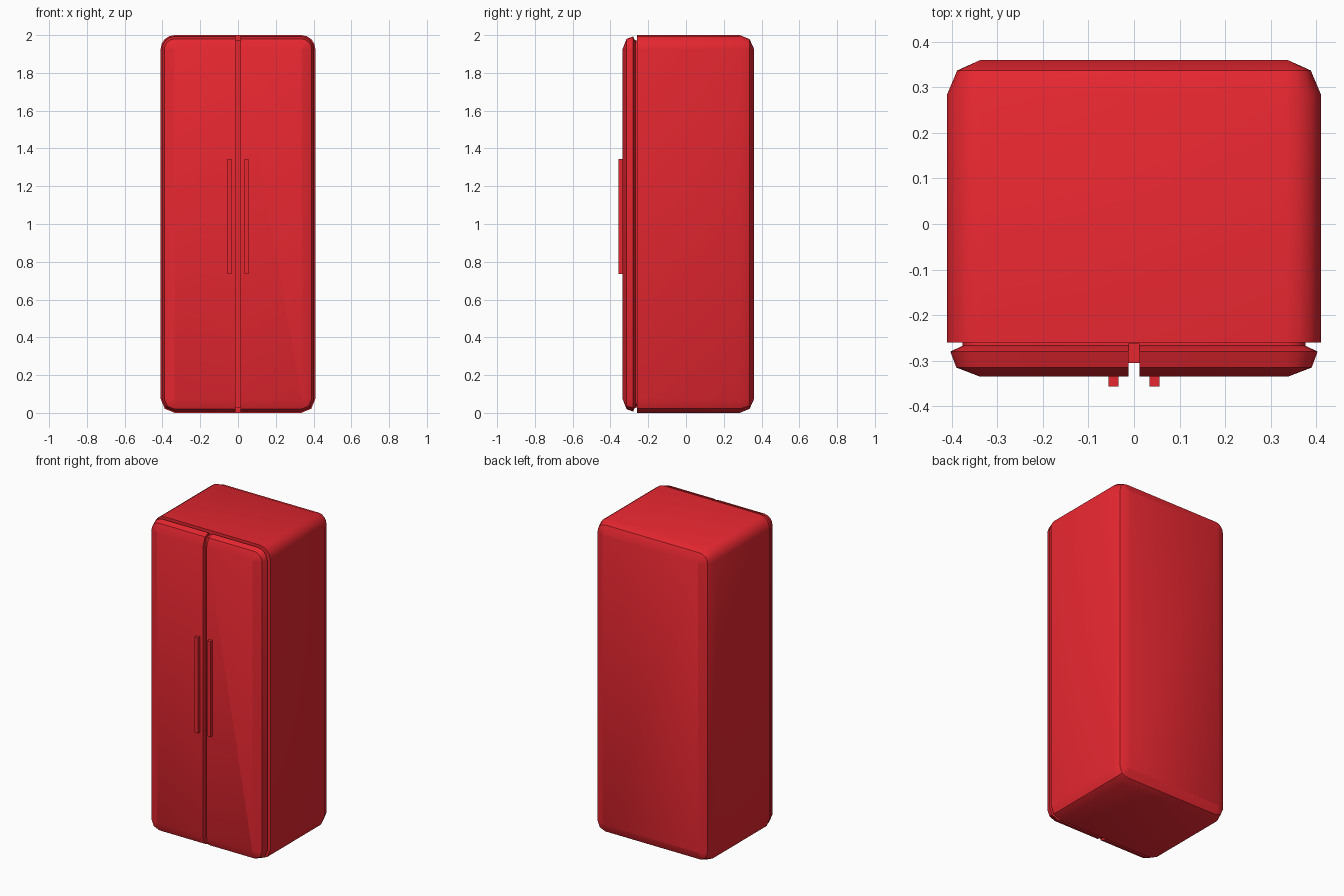
import bpy, bmesh, math

if "Cube" in bpy.data.objects:
    bpy.data.objects.remove(bpy.data.objects["Cube"])

HALF_W, HEIGHT, RADIUS, GAP = 0.41, 2.0, 0.075, 0.0125

red = bpy.data.materials.new("red_enamel")
red.diffuse_color = (0.8, 0.02, 0.03, 1)
red.use_nodes = True
red.node_tree.nodes["Principled BSDF"].inputs["Base Color"].default_value = red.diffuse_color


def outline(inset, half):
    """Rounded front outline: finer top corners, coarser bottom corners."""
    r = max(RADIUS - inset, 0.003)
    cx, lo, hi = HALF_W - inset - r, inset + r, HEIGHT - inset - r
    right = []
    for cz, start, n in ((lo, -90, 2), (hi, 0, 4)):
        for i in range(n + 1):
            a = math.radians(start + 90 * i / n)
            right.append((cx + r * math.cos(a), cz + r * math.sin(a)))
    if half:
        return [(GAP, right[0][1])] + right + [(GAP, right[-1][1])]
    return right + [(-x, z) for x, z in reversed(right)]


def finish(name, bm):
    bmesh.ops.recalc_face_normals(bm, faces=bm.faces)
    mesh = bpy.data.meshes.new(name)
    bm.to_mesh(mesh)
    bm.free()
    obj = bpy.data.objects.new(name, mesh)
    mesh.materials.append(red)
    bpy.context.collection.objects.link(obj)
    bpy.ops.object.select_all(action='DESELECT')
    obj.select_set(True)
    bpy.context.view_layer.objects.active = obj
    bpy.ops.object.shade_smooth_by_angle(angle=math.radians(32))
    return obj


def loft(name, sections, half=False):
    """Skin a stack of (y, inset) outlines and cap both ends."""
    bm = bmesh.new()
    rings = [[bm.verts.new((x, y, z)) for x, z in outline(d, half)] for y, d in sections]
    for a, b in zip(rings, rings[1:]):
        for i in range(len(a)):
            j = (i + 1) % len(a)
            bm.faces.new((a[i], a[j], b[j], b[i]))
    bm.faces.new(rings[0])
    bm.faces.new(rings[-1])
    return finish(name, bm)


def box(name, lo, hi):
    bm = bmesh.new()
    bmesh.ops.create_cube(bm, size=1)
    for v in bm.verts:
        v.co = [(a + b) / 2 + c * (b - a) for a, b, c in zip(lo, hi, v.co)]
    return finish(name, bm)


def mirror(obj):
    mod = obj.modifiers.new("mirror", 'MIRROR')
    mod.use_mirror_merge = False


# Cabinet, rounded at the back and square at the front
loft("cabinet", [(0.36, 0.073), (0.337, 0.022), (0.285, 0), (-0.26, 0)])

# Recessed seal between cabinet and doors, and strip behind the door gap
loft("door_seal", [(-0.259, 0.034), (-0.268, 0.034)])
box("centre_strip", (-GAP, -0.305, 0.025), (GAP, -0.262, HEIGHT - 0.025))

# Pair of doors with rounded outer edges
mirror(loft("doors", [(-0.267, 0.034), (-0.28, 0.007), (-0.315, 0.02), (-0.335, 0.072)], half=True))

# Pair of bar handles
mirror(box("handles", (0.034, -0.357, 0.735), (0.056, -0.33, 1.345)))
